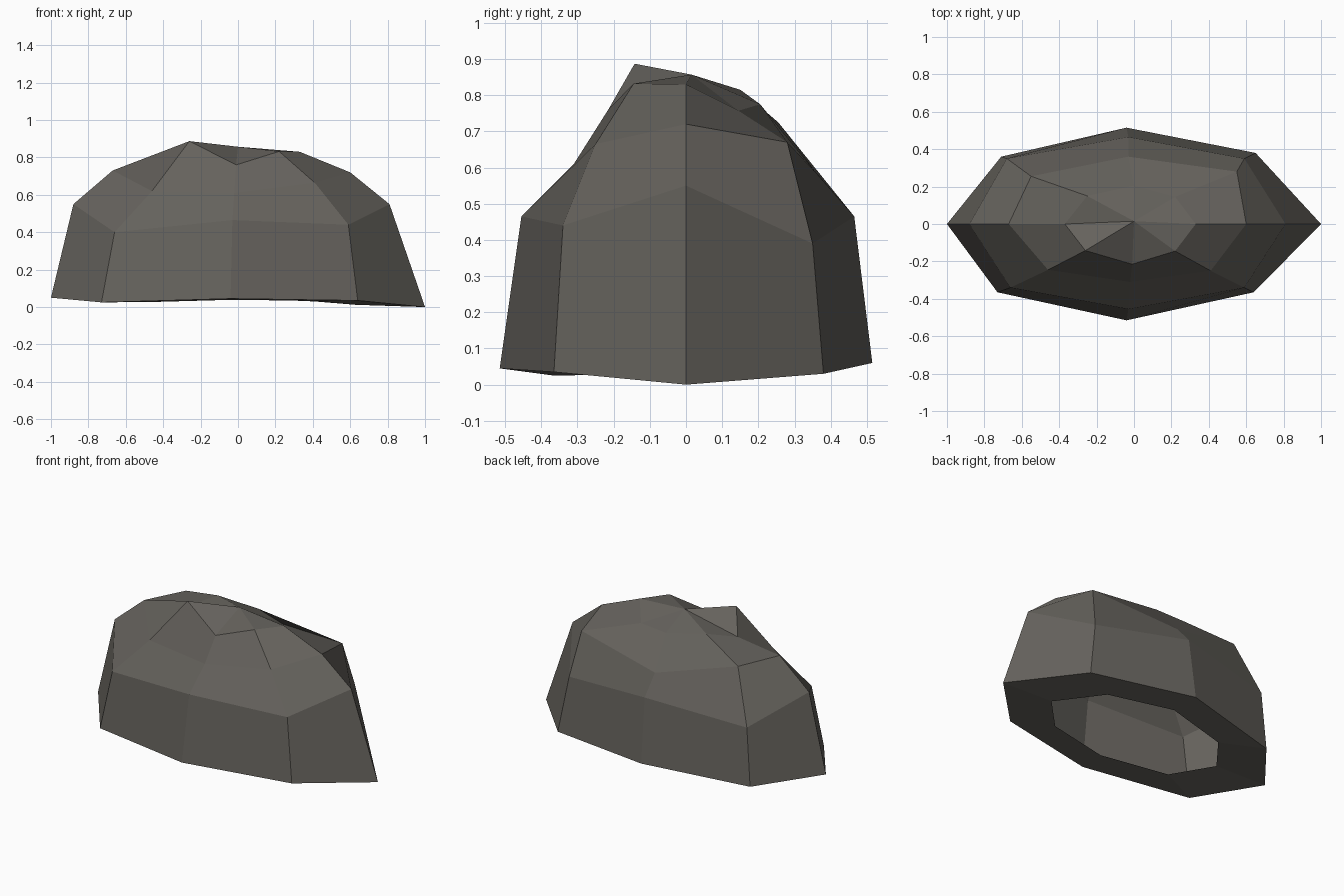
import bpy, bmesh
from mathutils import Vector

if "Cube" in bpy.data.objects:
    bpy.data.objects.remove(bpy.data.objects["Cube"])

# Single stone colour
stone = bpy.data.materials.new("dark warm grey stone")
stone.diffuse_color = (0.13, 0.122, 0.108, 1)
stone.use_nodes = True
stone.node_tree.nodes["Principled BSDF"].inputs["Base Color"].default_value = stone.diffuse_color

# Eight-sided cross-sections, counter-clockwise from the right-hand tip
ground = [(1, 0, 0), (.65, .38, .03), (-.04, .515, .06), (-.71, .36, .03),
          (-1, 0, .05), (-.73, -.365, .025), (-.04, -.515, .045), (.64, -.365, .035)]
shoulder = [(.81, 0, .55), (.59, .35, .39), (-.03, .465, .465), (-.68, .35, .40),
            (-.88, 0, .55), (-.66, -.34, .40), (-.03, -.455, .465), (.59, -.34, .44)]
upper = [(.60, 0, .72), (.55, .28, .67), (-.03, .36, .585), (-.55, .255, .725),
         (-.67, 0, .73), (-.46, -.245, .62), (-.02, -.31, .61), (.41, -.25, .665)]
crown = [(.33, 0, .83), (.22, .145, .757), (0, .205, .775), (-.25, .15, .815),
         (-.37, 0, .77), (-.26, -.142, .887), (-.01, -.215, .76), (.22, -.145, .832)]
peak = (0, .015, .857)

# Underside opening: the ground outline shrunk inwards
opening = [(x * .63, y * .65, .012 + z * .6) for x, y, z in ground]

# Rock shell: bridge the sections, close the top, leave the underside open
bm = bmesh.new()
rings = [[bm.verts.new(Vector(p)) for p in ring]
         for ring in (opening, ground, shoulder, upper, crown)]
top = bm.verts.new(peak)
for low, high in zip(rings, rings[1:]):
    for i in range(8):
        j = (i + 1) % 8
        bm.faces.new((low[i], low[j], high[j], high[i]))
for i in range(8):
    bm.faces.new((rings[-1][i], rings[-1][(i + 1) % 8], top))

mesh = bpy.data.meshes.new("rock")
bm.to_mesh(mesh)
bm.free()
mesh.materials.append(stone)
rock = bpy.data.objects.new("rock", mesh)
bpy.context.collection.objects.link(rock)
